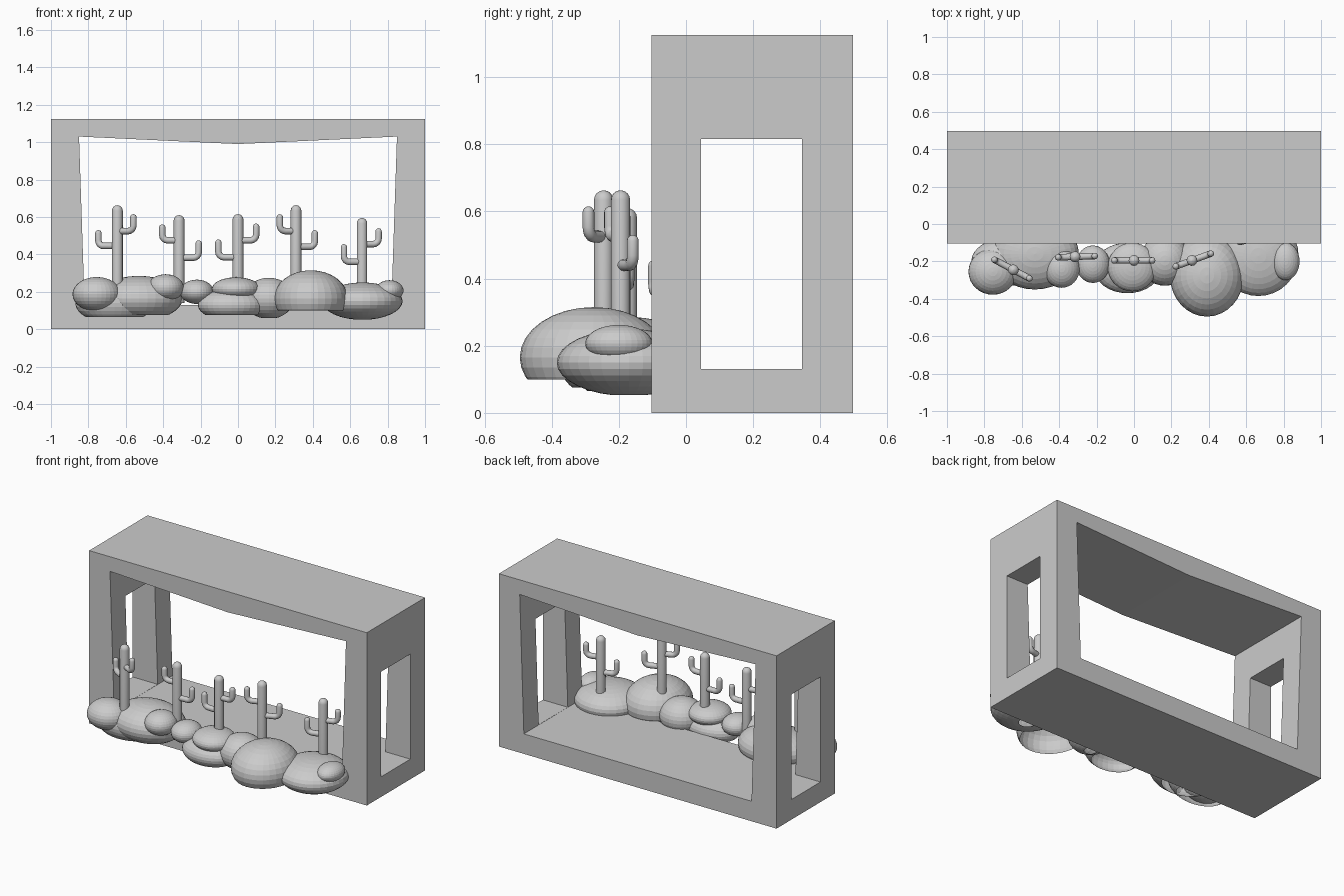
import bpy, bmesh, math
from mathutils import Vector

if "Cube" in bpy.data.objects:
    bpy.data.objects.remove(bpy.data.objects["Cube"])

stone = bpy.data.materials.new("plain grey")
stone.diffuse_color = (0.6, 0.6, 0.6, 1)
stone.use_nodes = True
stone.node_tree.nodes["Principled BSDF"].inputs["Base Color"].default_value = stone.diffuse_color


def add_mesh(name, bm):
    me = bpy.data.meshes.new(name)
    bm.to_mesh(me)
    bm.free()
    me.materials.append(stone)
    ob = bpy.data.objects.new(name, me)
    bpy.context.collection.objects.link(ob)
    return ob


def prism(name, outline, y0, y1):
    """Extrude an (x, z) outline along y."""
    bm = bmesh.new()
    face = bm.faces.new([bm.verts.new((x, y0, z)) for x, z in outline])
    ext = bmesh.ops.extrude_face_region(bm, geom=[face])
    verts = [v for v in ext["geom"] if isinstance(v, bmesh.types.BMVert)]
    bmesh.ops.translate(bm, verts=verts, vec=(0, y1 - y0, 0))
    bmesh.ops.recalc_face_normals(bm, faces=bm.faces[:])
    return add_mesh(name, bm)


def rect(x, z0, z1):
    return [(-x, z0), (x, z0), (x, z1), (-x, z1)]


# Open box frame with a tapered front-to-back opening and side windows
frame = prism("box_frame", rect(1, 0, 1.125), -0.103, 0.497)
opening = prism("opening_cutter",
                [(-.82, .13), (.82, .13), (.85, 1.03), (0, .99), (-.85, 1.03)], -0.4, 0.8)
window = prism("window_cutter", rect(1.3, .131, .815), 0.045, 0.345)
for cutter in (opening, window):
    cutter.hide_render = True
    mod = frame.modifiers.new("cut", "BOOLEAN")
    mod.operation = "DIFFERENCE"
    mod.solver = "EXACT"
    mod.object = cutter
bpy.context.view_layer.update()
deps = bpy.context.evaluated_depsgraph_get()
cut_mesh = bpy.data.meshes.new_from_object(frame.evaluated_get(deps))
frame.modifiers.clear()
frame.data = cut_mesh
for cutter in (opening, window):
    bpy.data.objects.remove(cutter)


# Boulders: flattened spheres with the underside sliced off
def rock(name, centre, radii, cut):
    bm = bmesh.new()
    bmesh.ops.create_uvsphere(bm, u_segments=32, v_segments=16, radius=1)
    bmesh.ops.scale(bm, verts=bm.verts[:], vec=radii)
    bmesh.ops.translate(bm, verts=bm.verts[:], vec=centre)
    geom = bm.verts[:] + bm.edges[:] + bm.faces[:]
    bmesh.ops.bisect_plane(bm, geom=geom, plane_co=(0, 0, cut),
                           plane_no=(0, 0, 1), clear_inner=True)
    add_mesh(name, bm)


rocks = [
    ((-.755, -.255, .187), (.13, .123, .092), .09),
    ((-.66, -.2, .14), (.21, .13, .11), .065),
    ((-.53, -.16, .165), (.235, .19, .12), .075),
    ((-.387, -.238, .222), (.097, .103, .072), .1),
    ((-.22, -.215, .2), (.09, .1, .065), .1),
    ((-.035, -.235, .13), (.18, .135, .085), .075),
    ((-.01, -.23, .215), (.13, .13, .063), .1),
    ((.165, -.195, .165), (.135, .135, .11), .06),
    ((.39, -.275, .165), (.198, .22, .15), .1),
    ((.665, -.17, .15), (.215, .215, .1), .053),
    ((.81, -.2, .207), (.075, .1, .055), .1),
]
for i, r in enumerate(rocks):
    rock(f"boulder_{i + 1}", *r)


# Cacti: round tubes with domed tips
def tube(name, path, r):
    pts = [Vector(p) for p in path]
    tip = pts.pop()
    samples = [(p, 1) for p in pts]
    for k in range(5):
        a = math.radians(22 * k)
        samples.append((tip - Vector((0, 0, r * (1 - math.sin(a)))), max(math.cos(a), .03)))
    cu = bpy.data.curves.new(name, "CURVE")
    cu.dimensions = "3D"
    cu.bevel_depth = r
    cu.bevel_resolution = 4
    cu.use_fill_caps = True
    sp = cu.splines.new("POLY")
    sp.points.add(len(samples) - 1)
    for sp_pt, (co, rad) in zip(sp.points, samples):
        sp_pt.co = (*co, 1)
        sp_pt.radius = rad
    cu.materials.append(stone)
    ob = bpy.data.objects.new(name, cu)
    bpy.context.collection.objects.link(ob)
    return ob


def arm_path(reach, z, top, bend=.03):
    s = math.copysign(1, reach)
    path = [(0, 0, z), (reach - s * bend, 0, z)]
    for k in range(1, 5):
        a = math.radians(22.5 * k)
        path.append((reach - s * bend * (1 - math.sin(a)), 0, z + bend * (1 - math.cos(a))))
    return path + [(reach, 0, top)]


# x, y, turn in degrees, trunk top, left arm and right arm (reach, joint z, top z)
cacti = [
    (-.645, -.245, -28, .663, (-.115, .445, .53), (.097, .525, .615)),
    (-.315, -.175, 2, .61, (-.09, .475, .56), (.105, .382, .475)),
    (0, -.195, 0, .615, (-.105, .385, .48), (.097, .475, .565)),
    (.31, -.195, 20, .663, (-.092, .525, .615), (.107, .44, .53)),
    (.663, -.07, 15, .595, (-.1, .36, .455), (.092, .455, .54)),
]
for i, (x, y, turn, top, left, right) in enumerate(cacti):
    n = f"cactus_{i + 1}"
    parts = [tube(n + "_trunk", [(0, 0, .14), (0, 0, top)], .029),
             tube(n + "_left_arm", arm_path(*left), .0175),
             tube(n + "_right_arm", arm_path(*right), .0175)]
    for p in parts:
        p.location = (x, y, 0)
        p.rotation_euler.z = math.radians(turn)
